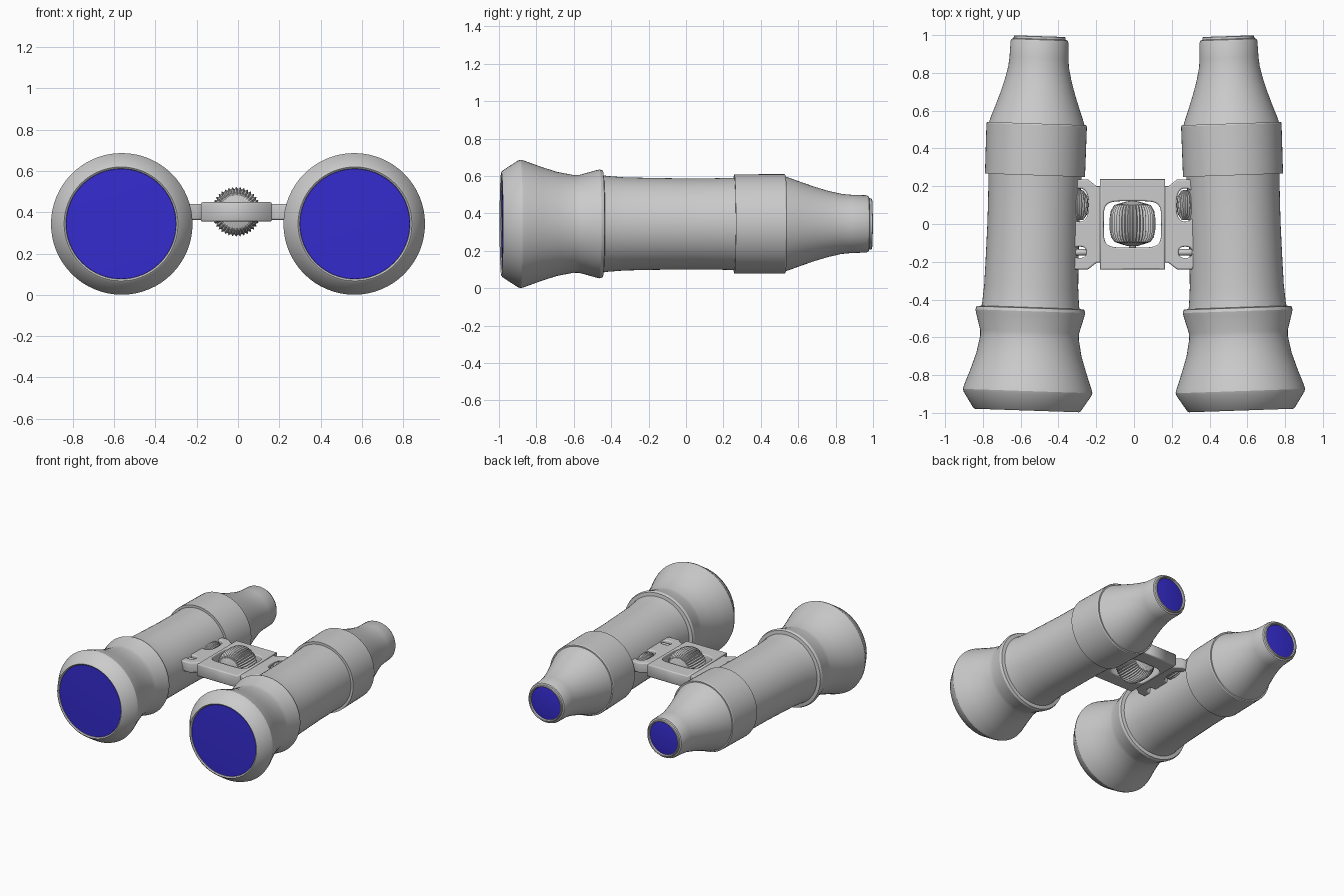
import bpy, bmesh, math

if "Cube" in bpy.data.objects:
    bpy.data.objects.remove(bpy.data.objects["Cube"])

blue = bpy.data.materials.new("lens_blue")
blue.diffuse_color = (0.035, 0.025, 0.62, 1)
blue.use_nodes = True
blue.node_tree.nodes["Principled BSDF"].inputs["Base Color"].default_value = blue.diffuse_color


def lathe(name, profile, loc, turn=0.0, segs=64, groove=1.0, mat=None):
    """Revolve (y, radius) points about the y axis; groove < 1 makes ribs."""
    bm = bmesh.new()
    rings = []
    for y, r in profile:
        if r == 0:
            rings.append([bm.verts.new((0, y, 0))] * segs)
            continue
        ring = []
        for i in range(segs):
            a = 2 * math.pi * i / segs
            k = r * (groove if i % 2 else 1)
            ring.append(bm.verts.new((k * math.cos(a), y, k * math.sin(a))))
        rings.append(ring)
    for a, b in zip(rings, rings[1:]):
        for i in range(segs):
            j = (i + 1) % segs
            quad = list(dict.fromkeys((a[i], a[j], b[j], b[i])))
            bm.faces.new(quad)
    bmesh.ops.recalc_face_normals(bm, faces=bm.faces)
    me = bpy.data.meshes.new(name)
    bm.to_mesh(me)
    bm.free()
    ob = bpy.data.objects.new(name, me)
    bpy.context.collection.objects.link(ob)
    ob.location = loc
    ob.rotation_euler.z = turn
    if mat:
        me.materials.append(mat)
    bpy.ops.object.select_all(action='DESELECT')
    ob.select_set(True)
    bpy.context.view_layer.objects.active = ob
    bpy.ops.object.shade_smooth_by_angle(angle=math.radians(25))
    return ob


def plate(name, outlines, z, half, bevel=0.008):
    """Flat plate from an outer outline followed by hole outlines."""
    cu = bpy.data.curves.new(name, 'CURVE')
    cu.dimensions = '2D'
    cu.fill_mode = 'BOTH'
    cu.extrude = half - bevel
    cu.bevel_depth = bevel
    cu.bevel_resolution = 2
    cu.offset = -bevel
    for pts in outlines:
        sp = cu.splines.new('POLY')
        sp.points.add(len(pts) - 1)
        for p, (x, y) in zip(sp.points, pts):
            p.co = (x, y, 0, 1)
        sp.use_cyclic_u = True
    ob = bpy.data.objects.new(name, cu)
    bpy.context.collection.objects.link(ob)
    ob.location.z = z
    bpy.ops.object.select_all(action='DESELECT')
    ob.select_set(True)
    bpy.context.view_layer.objects.active = ob
    bpy.ops.object.convert(target='MESH')
    return bpy.context.object


def superellipse(cx, cy, rx, ry, e, n=40):
    pts = []
    for i in range(n):
        a = -2 * math.pi * i / n
        c, s = math.cos(a), math.sin(a)
        pts.append((cx + rx * math.copysign(abs(c) ** e, c),
                    cy + ry * math.copysign(abs(s) ** e, s)))
    return pts


# Barrel profiles, front to back
HOOD = [(-0.96, 0.262), (-0.982, 0.268), (-0.988, 0.276), (-0.982, 0.285),
        (-0.9, 0.338), (-0.885, 0.343), (-0.865, 0.338), (-0.78, 0.307),
        (-0.69, 0.278), (-0.6, 0.261), (-0.57, 0.262), (-0.48, 0.287),
        (-0.462, 0.291), (-0.445, 0.285), (-0.44, 0.25)]
TUBE = [(-0.445, 0.26), (-0.42, 0.256), (-0.33, 0.249), (-0.2, 0.246),
        (0.0, 0.243), (0.15, 0.244), (0.27, 0.247)]
SLEEVE = [(0.258, 0.243), (0.258, 0.265), (0.525, 0.266), (0.532, 0.262),
          (0.532, 0.248)]
EYEPIECE = [(0.525, 0.255), (0.56, 0.244), (0.62, 0.222), (0.69, 0.198),
            (0.76, 0.177), (0.83, 0.161), (0.88, 0.156), (0.965, 0.153),
            (0.976, 0.148), (0.98, 0.138), (0.992, 0.136), (0.995, 0.131),
            (0.992, 0.125), (0.975, 0.122)]
FRONT_LENS = [(-0.970, 0.272), (-0.979, 0.266), (-0.983, 0.15), (-0.984, 0)]
REAR_LENS = [(0.978, 0.124), (0.984, 0.08), (0.986, 0)]

CX = -0.008
for side, s in (("left", -1), ("right", 1)):
    # Barrels, slightly converging toward the eyepieces
    loc, turn = (s * 0.533, 0, 0.344), s * 0.034
    for part, prof, mat in (("objective_hood", HOOD, None), ("main_tube", TUBE, None),
                            ("sleeve", SLEEVE, None), ("eyepiece", EYEPIECE, None),
                            ("front_lens", FRONT_LENS, blue), ("rear_lens", REAR_LENS, blue)):
        lathe(f"{side}_{part}", prof, loc, turn, mat=mat)

    # Bridge wings with openings for the side roller and pin
    wing = [(0.16, 0.2), (0.19, 0.2), (0.235, 0.235), (0.315, 0.235),
            (0.33, 0.215), (0.33, -0.22), (0.315, -0.24), (0.235, -0.24),
            (0.19, -0.205), (0.16, -0.205)]
    roller_hole = superellipse(0.28, 0.1, 0.047, 0.088, 0.8)
    pin_hole = superellipse(0.28, -0.15, 0.036, 0.03, 0.8, 24)
    flip = lambda pts: [(CX + s * x, y) for x, y in pts]
    plate(f"{side}_wing", [flip(wing), flip(roller_hole), flip(pin_hole)], 0.402, 0.038)

    # Ribbed side roller and hinge pin
    lathe(f"{side}_roller", [(-0.08, 0), (-0.078, 0.02), (-0.045, 0.042), (0, 0.047),
                             (0.045, 0.042), (0.078, 0.02), (0.08, 0)],
          (CX + s * 0.28, 0.1, 0.405), segs=36, groove=0.9)
    lathe(f"{side}_hinge_pin", [(-0.045, 0), (-0.045, 0.012), (-0.03, 0.017),
                                (0.03, 0.017), (0.045, 0.012), (0.045, 0)],
          (CX + s * 0.28, -0.15, 0.415), math.pi / 2, segs=16)

# Centre frame with rounded window
frame = [(CX - 0.172, -0.24), (CX + 0.172, -0.24), (CX + 0.172, 0.237), (CX - 0.172, 0.237)]
plate("bridge_frame", [frame, superellipse(CX, -0.002, 0.152, 0.123, 0.4)], 0.402, 0.047)

# Ribbed focus wheel and its axle
lathe("focus_wheel", [(-0.118, 0), (-0.116, 0.03), (-0.095, 0.095), (-0.07, 0.113),
                      (-0.03, 0.121), (0.03, 0.121), (0.07, 0.115), (0.1, 0.097),
                      (0.12, 0.03), (0.122, 0)],
      (CX, 0, 0.403), segs=80, groove=0.91)
lathe("focus_axle", [(-0.16, 0), (-0.16, 0.018), (0.16, 0.018), (0.16, 0)],
      (CX, 0, 0.403), segs=16)
